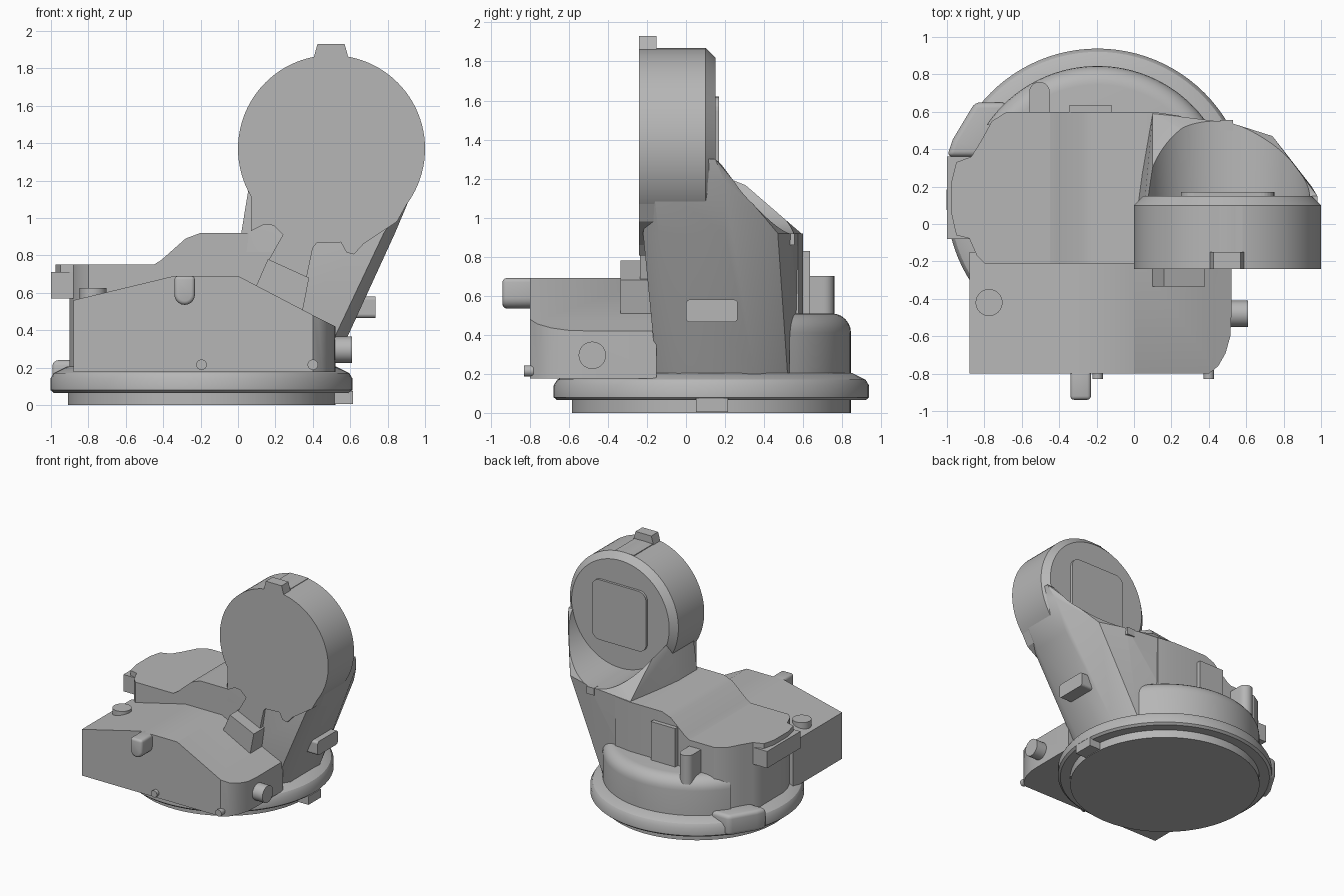
import bpy, bmesh, math
from mathutils import Vector, Matrix

if "Cube" in bpy.data.objects:
    bpy.data.objects.remove(bpy.data.objects["Cube"], do_unlink=True)

grey = bpy.data.materials.new("light_grey")
grey.use_nodes = True
GREY = (0.47, 0.47, 0.47, 1)
grey.diffuse_color = GREY
grey.node_tree.nodes["Principled BSDF"].inputs["Base Color"].default_value = GREY


def finish(name, bm):
    bmesh.ops.recalc_face_normals(bm, faces=bm.faces)
    mesh = bpy.data.meshes.new(name)
    bm.to_mesh(mesh)
    bm.free()
    mesh.materials.append(grey)
    ob = bpy.data.objects.new(name, mesh)
    bpy.context.collection.objects.link(ob)
    return ob


def select(ob):
    bpy.ops.object.select_all(action='DESELECT')
    ob.select_set(True)
    bpy.context.view_layer.objects.active = ob


def smooth(ob, angle=32):
    select(ob)
    bpy.ops.object.shade_smooth_by_angle(angle=math.radians(angle))
    return ob


def prism(name, pts, lo, hi, axis='z'):
    """Extrude a 2D outline along z (outline x,y), y (x,z) or x (y,z)."""
    put = {'z': lambda a, b, t: (a, b, t), 'y': lambda a, b, t: (a, t, b),
           'x': lambda a, b, t: (t, a, b)}[axis]
    bm = bmesh.new()
    face = bm.faces.new([bm.verts.new(put(a, b, lo)) for a, b in pts])
    ext = bmesh.ops.extrude_face_region(bm, geom=[face])
    verts = [g for g in ext["geom"] if isinstance(g, bmesh.types.BMVert)]
    bmesh.ops.translate(bm, verts=verts, vec=put(0, 0, hi - lo))
    return finish(name, bm)


def block(name, x0, x1, y0, y1, z0, z1):
    return prism(name, [(x0, y0), (x1, y0), (x1, y1), (x0, y1)], z0, z1)


def lathe(name, profile, centre, axis='z', steps=96):
    """Spin (radius, height) points about an axis through centre."""
    bm = bmesh.new()
    rings = []
    for r, h in profile:
        ring = []
        for i in range(steps):
            a = math.tau * i / steps
            c, s = r * math.cos(a), r * math.sin(a)
            p = {'z': (c, s, h), 'y': (c, h, s), 'x': (h, c, s)}[axis]
            ring.append(bm.verts.new(Vector(p) + Vector(centre)))
        rings.append(ring)
    for a, b in zip(rings, rings[1:]):
        for i in range(steps):
            j = (i + 1) % steps
            bm.faces.new((a[i], a[j], b[j], b[i]))
    bm.faces.new(rings[0])
    bm.faces.new(rings[-1])
    return smooth(finish(name, bm))


def cylinder(name, r, lo, hi, centre, axis, steps=32):
    return lathe(name, [(r, lo), (r, hi)], centre, axis, steps)


def combine(ob, cutter, operation):
    mod = ob.modifiers.new("cut", 'BOOLEAN')
    mod.operation, mod.object, mod.solver = operation, cutter, 'EXACT'
    select(ob)
    bpy.ops.object.modifier_apply(modifier=mod.name)
    bpy.data.objects.remove(cutter, do_unlink=True)
    return smooth(ob)


def bevel(ob, width, segments=4):
    mod = ob.modifiers.new("bevel", 'BEVEL')
    mod.width, mod.segments, mod.limit_method = width, segments, 'ANGLE'
    select(ob)
    bpy.ops.object.modifier_apply(modifier=mod.name)
    return smooth(ob, 40)


def rounded(x0, x1, y0, y1, r, n=6):
    pts = []
    corners = [(x1 - r, y1 - r), (x0 + r, y1 - r), (x0 + r, y0 + r), (x1 - r, y0 + r)]
    for k, (cx, cy) in enumerate(corners):
        for i in range(n + 1):
            a = math.pi / 2 * (k + i / n)
            pts.append((cx + r * math.cos(a), cy + r * math.sin(a)))
    return pts


# Round base and flange
base = (-0.195, 0.13, 0)
lathe("base_disc", [(0.715, 0), (0.715, 0.08)], base)
lathe("base_flange", [(0.79, 0.065), (0.808, 0.08), (0.808, 0.14), (0.79, 0.17),
                      (0.72, 0.205), (0.5, 0.21)], base)
block("flange_tab", 0.5, 0.615, 0.05, 0.215, 0.005, 0.075)
bevel(prism("flange_clip", [(-1, 0.36), (-0.97, 0.45), (-0.85, 0.65), (-0.68, 0.65),
                            (-0.72, 0.36)], 0.07, 0.24), 0.03)

# Rear bulge, rounded at the top
ring = [(0.715, 0.18), (0.715, 0.41)]
ring += [(0.615 + 0.1 * math.cos(a * math.pi / 12), 0.41 + 0.1 * math.sin(a * math.pi / 12))
         for a in range(1, 7)]
combine(lathe("rear_bulge", ring, base),
        block("bulge_clip", -2, 2, 0.53, 2, 0, 1), 'INTERSECT')

# Front housing
housing = prism("front_housing", [(-0.88, 0.175), (-0.88, 0.56), (-0.34, 0.69), (0, 0.69),
                                  (0.43, 0.465), (0.52, 0.42), (0.52, 0.175)],
                -0.8, -0.15, 'y')
combine(housing, prism("housing_clip", [(-0.9, -0.9), (-0.88, -0.8), (0.4, -0.8), (0.45, -0.76),
                                        (0.49, -0.69), (0.515, -0.6), (0.52, -0.5), (0.52, -0.1),
                                        (-0.9, -0.1)], 0, 1), 'INTERSECT')

# Main body
body = prism("main_body", [(-0.95, 0.18), (-0.95, 0.75), (-0.45, 0.75), (-0.41, 0.775),
                           (-0.28, 0.89), (-0.2, 0.92), (0.25, 0.92), (0.25, 0.18)],
             -0.3, 0.7, 'y')
combine(body, prism("body_clip", [(-0.8, -0.21), (-0.84, -0.17), (-0.88, -0.08), (-0.9, 0),
                                  (-0.9, 0.3), (-0.87, 0.36), (-0.82, 0.44), (-0.76, 0.55),
                                  (-0.68, 0.6), (0.1, 0.6), (0.3, 0.57), (0.3, -0.21)],
                    0, 1), 'INTERSECT')
prism("side_bracket", [(-1, -0.08), (-0.85, -0.08), (-0.85, 0.36), (-1, 0.36)], 0.57, 0.71)
prism("bracket_cap", [(-0.87, -0.08), (-0.95, -0.06), (-0.975, 0.05), (-0.975, 0.23),
                      (-0.95, 0.33), (-0.87, 0.36)], 0.7, 0.75)

# Leaning tower, scooped out behind the head
tower = bmesh.new()
sections = {
    0.2: [(-0.1, -0.15), (0.44, -0.15), (0.51, -0.04), (0.51, 0.35), (0.4, 0.52), (0, 0.59)],
    0.92: [(0.07, -0.22), (0.78, -0.22), (0.84, -0.14), (0.84, 0.2), (0.74, 0.47),
           (0.52, 0.54), (0.2, 0.58), (0.1, 0.59)],
    1.18: [(0.06, -0.18), (0.06, 0.15), (0.95, 0.2), (0.95, -0.17)],
    1.3: [(0.98, -0.1), (0.98, 0.15), (0.1, 0.15), (0.1, -0.18)],
}
for z, pts in sections.items():
    for x, y in pts:
        tower.verts.new((x, y, z))
hull = bmesh.ops.convex_hull(tower, input=tower.verts)
bmesh.ops.delete(tower, geom=list({v for v in hull["geom_interior"] + hull["geom_unused"]
                                   if isinstance(v, bmesh.types.BMVert)}), context='VERTS')
head = (0.5, 0, 1.37)
combine(finish("tower", tower),
        lathe("scoop", [(0.445, 0.14), (0.46, 0.8)], head, 'y'), 'DIFFERENCE')

# Round head
lathe("head", [(0.5, -0.24), (0.5, 0.1), (0.45, 0.15)], head, 'y')
prism("head_back_plate", rounded(0.25, 0.75, 1.12, 1.62, 0.07), 0.14, 0.17, 'y')
prism("head_top_tab", [(0.4, 1.84), (0.425, 1.93), (0.57, 1.93), (0.595, 1.84)],
      -0.24, -0.15, 'y')
prism("head_top_strip", [(0.41, 1.8), (0.41, 1.868), (0.58, 1.868), (0.58, 1.8)],
      -0.2, 0.1, 'y')
prism("head_lower_lip", [(0.07, 1.2), (0.07, 0.93), (0.14, 0.965), (0.19, 0.96), (0.24, 0.91),
                         (0.4, 0.84), (0.42, 0.865), (0.55, 0.87), (0.58, 0.815),
                         (0.62, 0.805), (0.67, 0.86), (0.85, 0.98), (0.95, 1.16)],
      -0.24, -0.15, 'y')

# Tilted latch between housing and head
prism("latch_block", [(0.09, 0.62), (0.16, 0.78), (0.38, 0.68), (0.345, 0.5)],
      -0.335, -0.15, 'y')
prism("latch_strap", [(0.15, 0.75), (0.24, 0.91), (0.4, 0.84), (0.36, 0.65)],
      -0.235, -0.15, 'y')

# Pegs, knobs and plates
hook = [(-0.23, 0.69), (-0.34, 0.69)]
hook += [(-0.285 - 0.055 * math.cos(i * math.pi / 10), 0.59 - 0.055 * math.sin(i * math.pi / 10))
         for i in range(11)]
bevel(prism("front_hook", hook, -0.94, -0.75, 'y'), 0.02, 3)
rear_peg = [(-0.45, 0.55), (-0.56, 0.55)]
rear_peg += [(-0.505 - 0.055 * math.cos(i * math.pi / 10), 0.705 + 0.055 * math.sin(i * math.pi / 10))
             for i in range(11)]
smooth(prism("rear_peg", rear_peg, 0.46, 0.7))
cylinder("top_knob", 0.072, 0.5, 0.625, (-0.775, -0.42, 0), 'z')
cylinder("side_knob", 0.07, 0.45, 0.61, (0, -0.48, 0.295), 'x')
for name, x in (("left_pin", 0.4), ("right_pin", -0.195)):
    cylinder(name, 0.028, -0.83, -0.78, (x, 0, 0.215), 'y', 20)
prism("side_plate", rounded(0, 0.265, 0.465, 0.58, 0.02), 0.5, 0.735, 'x')
block("rear_plate", -0.345, -0.12, 0.58, 0.635, 0.5, 0.83)
block("rear_clip", 0.46, 0.53, 0.5, 0.555, 0.86, 0.92)
